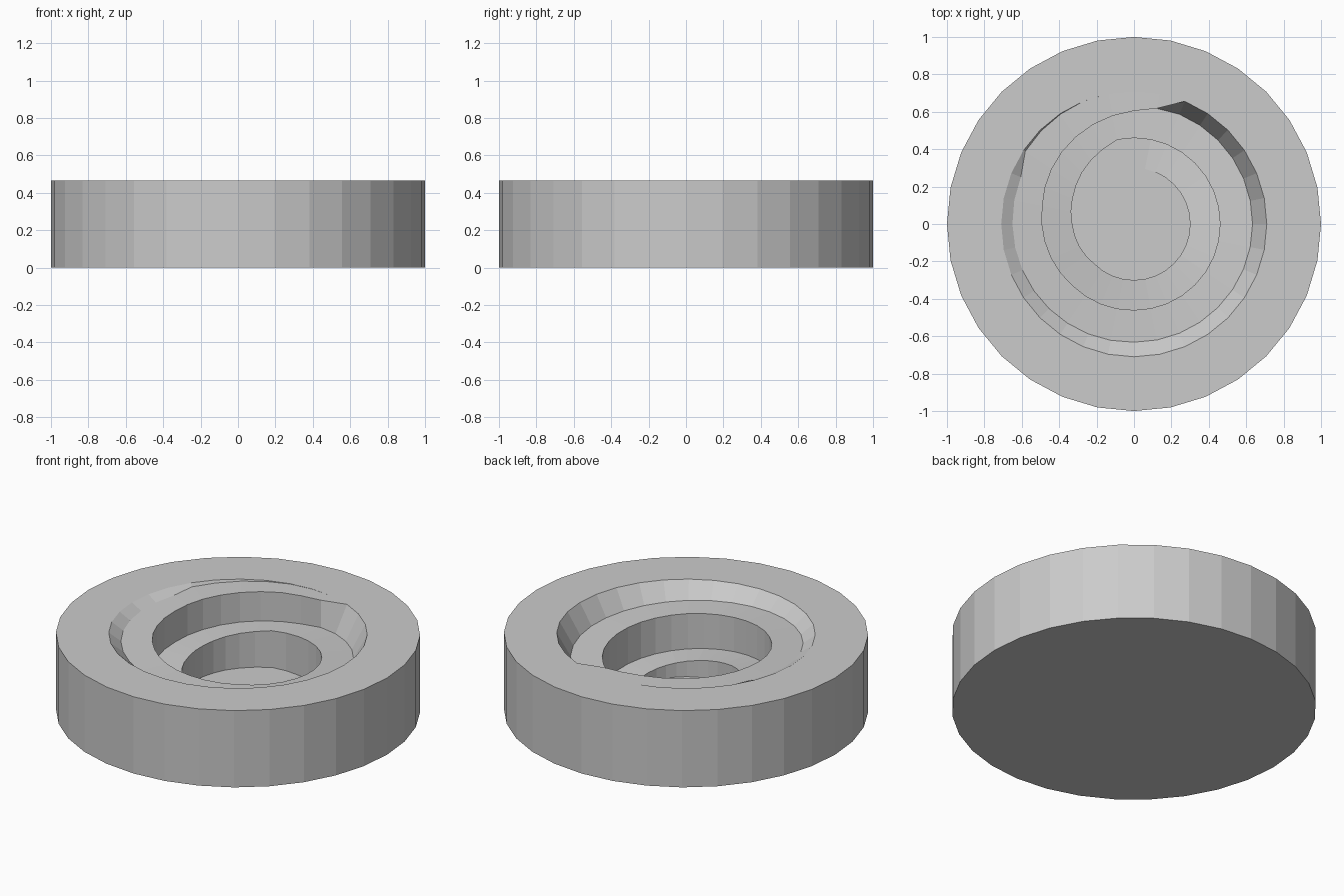
import bpy, bmesh, math

cube = bpy.data.objects.get("Cube")
if cube:
    bpy.data.objects.remove(cube, do_unlink=True)

TOP, FLOOR_DROP, SIDES = 0.465, 0.40, 32
START = 78.75                      # angle where the spiral ramp leaves the top
STEP = 360 / SIDES


def interp(keys):
    """Piecewise linear function through (angle, value) pairs."""
    def f(a):
        if a <= keys[0][0]:
            return keys[0][1]
        for (a0, v0), (a1, v1) in zip(keys, keys[1:]):
            if a <= a1:
                return v0 + (v1 - v0) * (a - a0) / (a1 - a0)
        return keys[-1][1]
    return f


drop = interp([(START, 0), (101, 0.002), (146, 0.02), (305, 0.093),
               (484, 0.19), (665, 0.307), (798.75, FLOOR_DROP)])
rim = interp([(427.5, 0.71), (438.75, 0.63)])
wall_foot = interp([(112, 0.71), (146, 0.70), (157.5, 0.655), (180, 0.65),
                    (270, 0.632), (427.5, 0.635), (438.75, 0.63)])
inner_edge = interp([(START, 0.63), (90, 0.605), (142, 0.535), (168, 0.50),
                     (198, 0.48), (225, 0.465), (270, 0.46), (461, 0.46),
                     (476, 0.425), (512, 0.362), (540, 0.33), (585, 0.30)])


# Cross-sections as (radius, height), running from the outside inwards
def body_row(a):
    z = TOP - drop(a)
    return [(0, 0), (1, 0), (1, TOP), (rim(a), TOP), (wall_foot(a), z), (inner_edge(a), z)]


def second_turn_row(a):
    r, z = inner_edge(a - 360), TOP - drop(a)
    return [(r, TOP - drop(a - 360)), (r, z), (inner_edge(a), z)]


def floor_row(a):
    r = inner_edge(a - 360)
    return [(r, TOP - drop(a - 360)), (r, TOP - FLOOR_DROP), (0, TOP - FLOOR_DROP)]


bm = bmesh.new()
cache = {}


def vert(a, r, z):
    t = math.radians(a)
    co = (r * math.cos(t), r * math.sin(t), z)
    key = tuple(round(c, 4) + 0.0 for c in co)
    if key not in cache:
        cache[key] = bm.verts.new(co)
    return cache[key]


def sweep(row, first):
    for i in range(SIDES):
        a, b = first + i * STEP, first + (i + 1) * STEP
        p = [vert(a, *q) for q in row(a)]
        n = [vert(b, *q) for q in row(b)]
        for k in range(len(p) - 1):
            loop = list(dict.fromkeys([p[k], n[k], n[k + 1], p[k + 1]]))
            if len(loop) > 2 and not bm.faces.get(loop):
                bm.faces.new(loop)


# Solid disc with first turn, second turn, then the round floor
sweep(body_row, START)
sweep(second_turn_row, START + 360)
sweep(floor_row, START + 720)

mesh = bpy.data.meshes.new("spiral_dish")
bm.to_mesh(mesh)
bm.free()
dish = bpy.data.objects.new("spiral_dish", mesh)
bpy.context.collection.objects.link(dish)

# Single light grey material
grey = bpy.data.materials.new("light_grey")
grey.use_nodes = True
colour = (0.6, 0.6, 0.6, 1)
grey.diffuse_color = colour
for node in grey.node_tree.nodes:
    if node.type == "BSDF_PRINCIPLED":
        node.inputs["Base Color"].default_value = colour
mesh.materials.append(grey)
